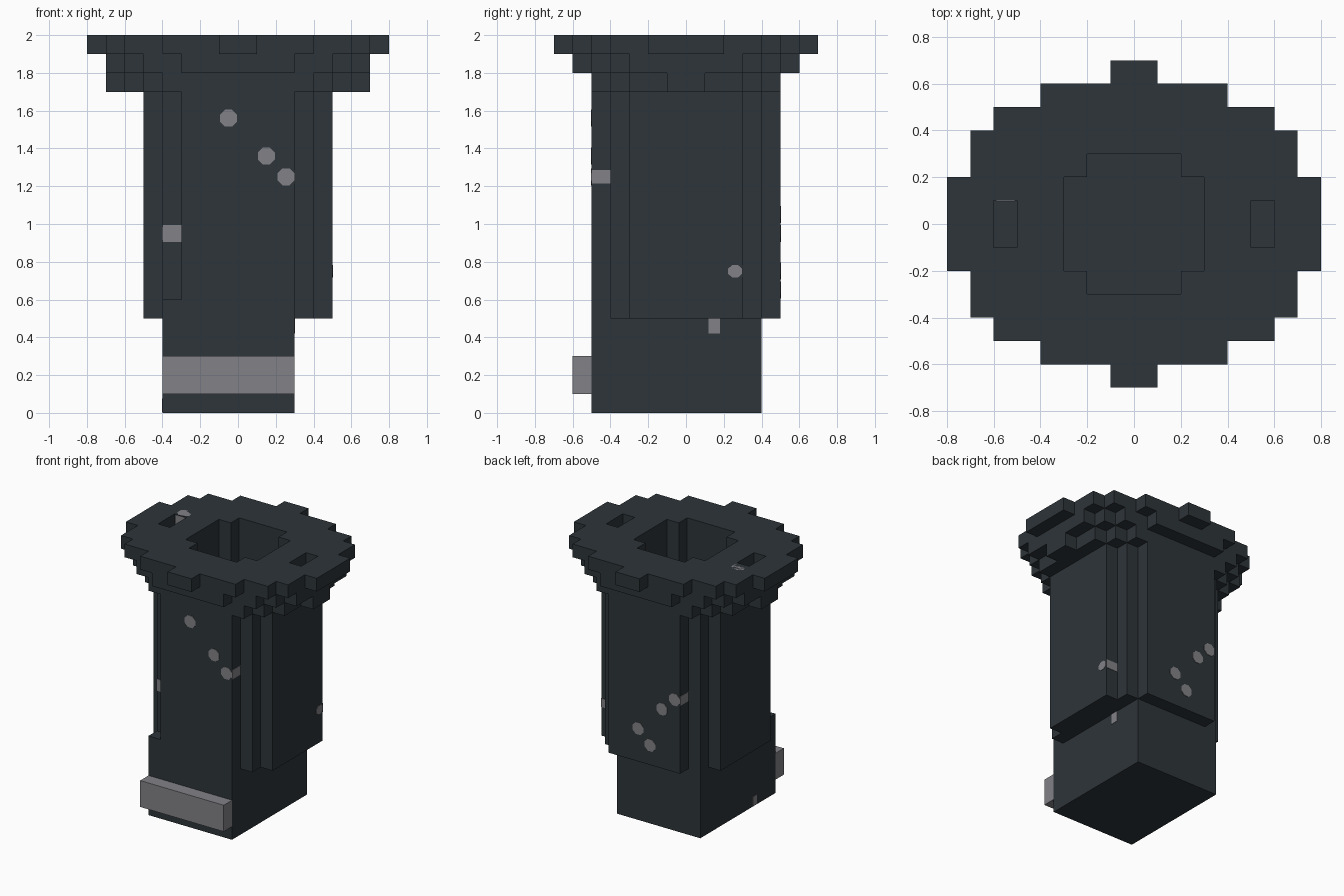
import bpy, math
from mathutils import Vector

if "Cube" in bpy.data.objects:
    bpy.data.objects.remove(bpy.data.objects["Cube"])


def material(name, rgb):
    m = bpy.data.materials.new(name)
    m.diffuse_color = (*rgb, 1)
    m.use_nodes = True
    m.node_tree.nodes["Principled BSDF"].inputs["Base Color"].default_value = m.diffuse_color
    return m


DARK = material("dark slate", (0.027, 0.035, 0.042))
GREY = material("mid grey", (0.225, 0.225, 0.245))


def stepped(steps):
    """Stepped outline mirrored in x and y, from (half x, half y) pairs."""
    quad = []
    for i, (hx, hy) in enumerate(steps):
        if i:
            quad.append((hx, steps[i - 1][1]))
        quad.append((hx, hy))
    half = quad + [(-x, y) for x, y in reversed(quad)]
    return half + [(-x, -y) for x, y in half]


def rect(x0, x1, y0, y1):
    return [(x0, y0), (x1, y0), (x1, y1), (x0, y1)]


def prism(name, loops, z0, z1, mat):
    """Extrude an outline (first loop) with holes (other loops)."""
    cu = bpy.data.curves.new(name, 'CURVE')
    cu.dimensions = '2D'
    cu.fill_mode = 'BOTH'
    cu.extrude = (z1 - z0) / 2
    for pts in loops:
        sp = cu.splines.new('POLY')
        sp.points.add(len(pts) - 1)
        for p, (x, y) in zip(sp.points, pts):
            p.co = (x, y, 0, 1)
        sp.use_cyclic_u = True
    ob = bpy.data.objects.new(name, cu)
    bpy.context.collection.objects.link(ob)
    ob.location.z = (z0 + z1) / 2
    bpy.ops.object.select_all(action='DESELECT')
    ob.select_set(True)
    bpy.context.view_layer.objects.active = ob
    bpy.ops.object.convert(target='MESH')
    ob = bpy.context.object
    ob.name = name
    ob.data.materials.clear()
    ob.data.materials.append(mat)
    for f in ob.data.polygons:
        f.use_smooth = False
        f.material_index = 0
    return ob


def patch(name, centre, normal, w=0.09, h=0.09, sides=8):
    """Thin plate lying on a face; w is horizontal size, h the other."""
    n = Vector(normal)
    up = Vector((0, 1, 0)) if n.z else Vector((0, 0, 1))
    side = up.cross(n)
    k = 1 / math.cos(math.pi / sides) / 2
    ring = []
    for i in range(sides):
        a = math.tau * (i + 0.5) / sides
        ring.append(side * w * k * math.cos(a) + up * h * k * math.sin(a))
    verts = [p - n * 0.002 for p in ring] + [p + n * 0.003 for p in ring]
    faces = [tuple(reversed(range(sides))), tuple(range(sides, 2 * sides))]
    faces += [(i, (i + 1) % sides, (i + 1) % sides + sides, i + sides)
              for i in range(sides)]
    me = bpy.data.meshes.new(name)
    me.from_pydata(verts, [], faces)
    me.materials.append(GREY)
    ob = bpy.data.objects.new(name, me)
    ob.location = centre
    bpy.context.collection.objects.link(ob)


# Hollow shaft and stepped rim
well = stepped([(0.3, 0.2), (0.2, 0.3)])
slots = [rect(-0.6, -0.5, -0.1, 0.1), rect(0.5, 0.6, -0.1, 0.1)]
prism("shaft", [stepped([(0.5, 0.3), (0.4, 0.4), (0.3, 0.5)]), well], 0.5, 1.7, DARK)
prism("rim_lower", [stepped([(0.7, 0.1), (0.6, 0.3), (0.5, 0.4), (0.4, 0.5)]), well],
      1.7, 1.8, DARK)
prism("rim_middle", [stepped([(0.7, 0.3), (0.6, 0.4), (0.5, 0.5), (0.3, 0.6)]), well],
      1.8, 1.9, DARK)
prism("rim_top", [stepped([(0.8, 0.2), (0.7, 0.4), (0.6, 0.5), (0.4, 0.6), (0.1, 0.7)]),
                  well] + slots, 1.9, 2.0, DARK)

# Off-centre base block with a raised front corner, and the front band
prism("base", [rect(-0.4, 0.3, -0.5, 0.4)], 0, 0.5, DARK)
prism("base_corner", [rect(-0.4, -0.3, -0.5, -0.4)], 0.5, 0.6, DARK)
prism("front_band", [rect(-0.4, 0.3, -0.6, -0.5)], 0.1, 0.3, GREY)

# Round grey flecks on the front and back of the shaft
for x, z in [(-0.05, 1.56), (0.15, 1.36), (0.255, 1.25)]:
    patch("front_fleck", (x, -0.5, z), (0, -1, 0))
for x, z in [(0.05, 0.75), (-0.05, 0.65), (-0.15, 0.95), (-0.255, 1.05)]:
    patch("back_fleck", (x, 0.5, z), (0, 1, 0))
patch("right_fleck", (0.5, 0.26, 0.75), (1, 0, 0), 0.075, 0.065)
patch("rim_fleck", (-0.55, 0.15, 2.0 - 0.003), (0, 0, 1), 0.1, 0.1)

# Square-edged flecks that wrap round corners
patch("corner_fleck", (0.3, -0.45, 1.25), (1, 0, 0), 0.1, 0.07, 4)
patch("corner_fleck", (-0.35, -0.4, 0.95), (0, -1, 0), 0.1, 0.09, 4)
patch("corner_fleck", (-0.4, -0.35, 0.95), (-1, 0, 0), 0.1, 0.07, 4)
patch("corner_fleck", (0.45, 0.3, 0.75), (0, 1, 0), 0.1, 0.065, 4)
patch("corner_fleck", (-0.3, 0.45, 1.05), (-1, 0, 0), 0.1, 0.07, 4)
patch("base_fleck", (0.3, 0.15, 0.46), (1, 0, 0), 0.06, 0.08, 4)
patch("base_fleck", (-0.4, -0.25, 0.04), (-1, 0, 0), 0.05, 0.07, 4)
patch("slot_fleck", (-0.55, 0.1, 1.95), (0, -1, 0), 0.08, 0.09, 4)
